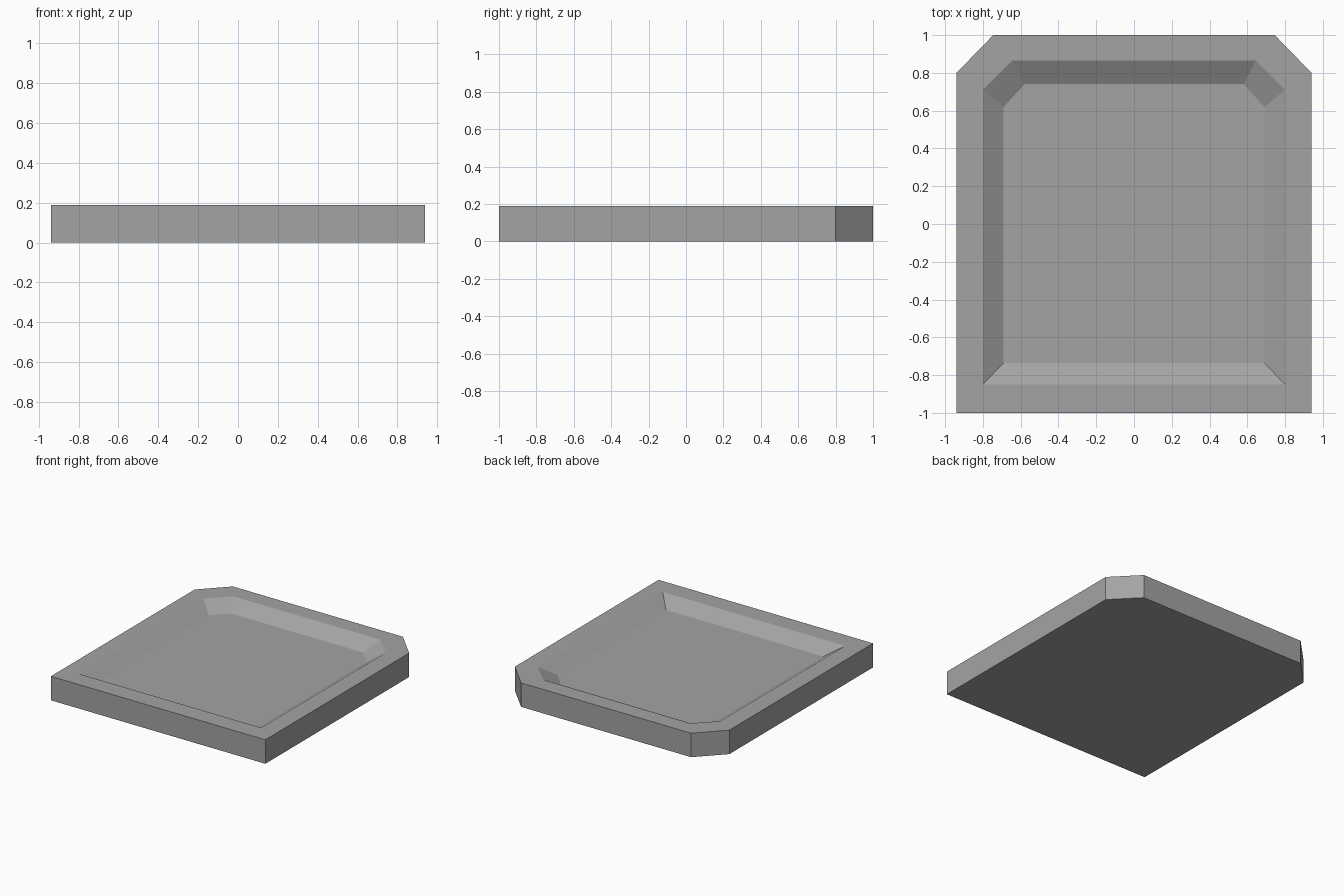
import bpy
import bmesh

# Remove the default cube
cube = bpy.data.objects.get("Cube")
if cube:
    bpy.data.objects.remove(cube, do_unlink=True)

HEIGHT = 0.19
FLOOR = 0.12

# Single flat grey
grey = bpy.data.materials.new("grey")
grey.use_nodes = True
colour = (0.37, 0.37, 0.37, 1)
grey.diffuse_color = colour
grey.node_tree.nodes["Principled BSDF"].inputs["Base Color"].default_value = colour


def outline(bm, z, half_width, front, side_back, back_half, back):
    """Rectangle with its two back corners cut off, counter-clockwise."""
    right_half = [(half_width, front), (half_width, side_back), (back_half, back)]
    points = right_half + [(-x, y) for x, y in reversed(right_half)]
    return [bm.verts.new((x, y, z)) for x, y in points]


def bridge(bm, lower, upper):
    """Join two matching outlines with a band of quads."""
    n = len(lower)
    for i in range(n):
        j = (i + 1) % n
        bm.faces.new((lower[i], lower[j], upper[j], upper[i]))


# Tray: outer wall, flat rim, sloping inner wall, sunken floor
bm = bmesh.new()
outer = (0.94, -1.0, 0.80, 0.745, 1.0)
rings = [
    outline(bm, 0, *outer),
    outline(bm, HEIGHT, *outer),
    outline(bm, HEIGHT, 0.80, -0.85, 0.71, 0.645, 0.865),
    outline(bm, FLOOR, 0.69, -0.735, 0.62, 0.58, 0.74),
]
for lower, upper in zip(rings, rings[1:]):
    bridge(bm, lower, upper)
bm.faces.new(reversed(rings[0]))
bm.faces.new(rings[-1])
bmesh.ops.recalc_face_normals(bm, faces=bm.faces)

mesh = bpy.data.meshes.new("tray")
bm.to_mesh(mesh)
bm.free()
mesh.materials.append(grey)
tray = bpy.data.objects.new("tray", mesh)
bpy.context.collection.objects.link(tray)
